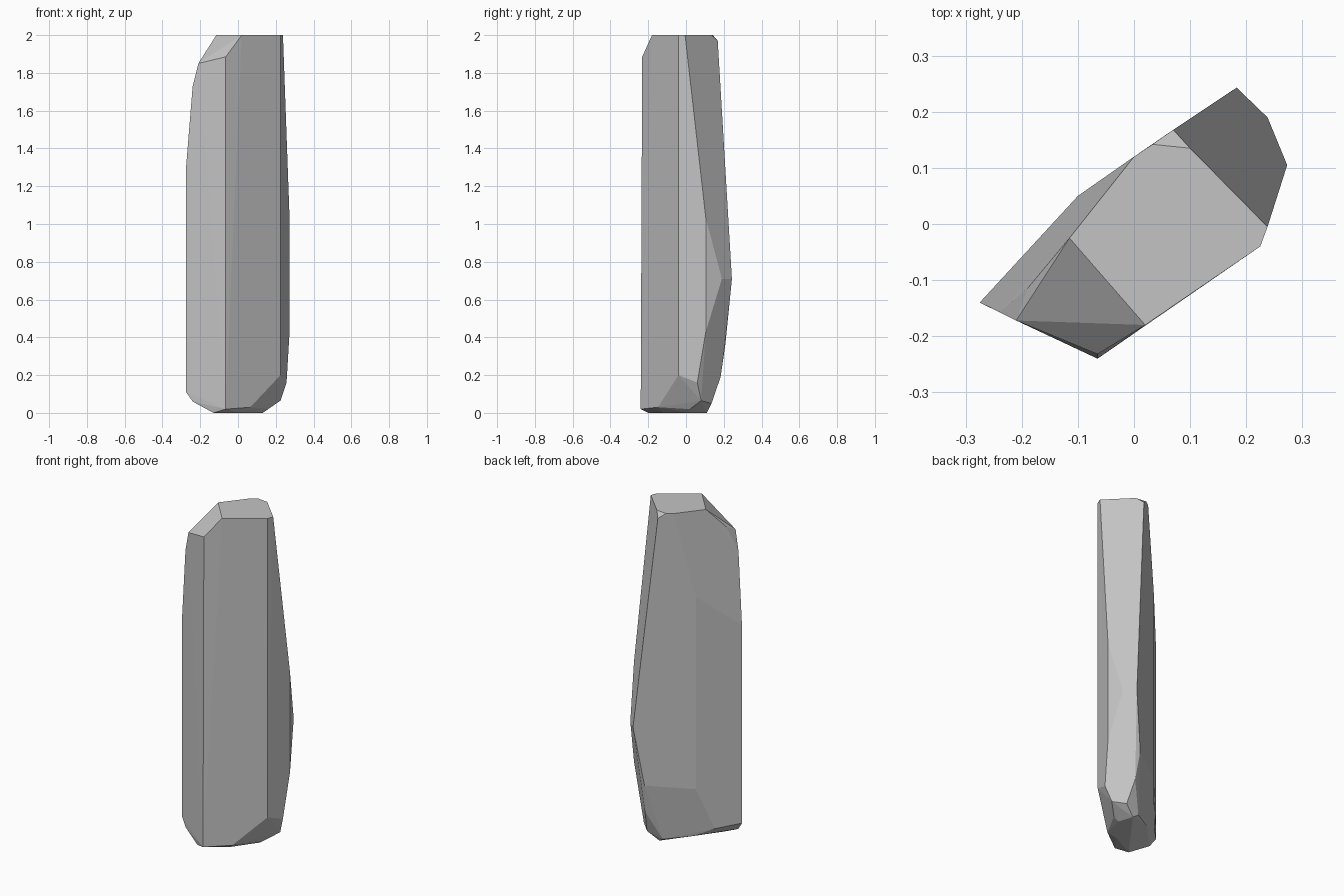
import bpy
import bmesh
import math

# Remove the default object
default = bpy.data.objects.get("Cube")
if default:
    bpy.data.objects.remove(default, do_unlink=True)


def make_material(name, colour):
    material = bpy.data.materials.new(name)
    material.use_nodes = True
    material.diffuse_color = colour
    shader = material.node_tree.nodes["Principled BSDF"]
    shader.inputs["Base Color"].default_value = colour
    return material


def column(x, y, *heights):
    """Corners stacked above one another along an upright edge."""
    return [(x, y, z) for z in heights]


def level(z, *corners):
    """Corners lying together at one height."""
    return [(x, y, z) for x, y in corners]


def chiselled_block(name, corners, material):
    """Wrap the corners in a tight convex block with flat facets."""
    bm = bmesh.new()
    for corner in corners:
        bm.verts.new(corner)
    hull = bmesh.ops.convex_hull(bm, input=bm.verts)
    spare = {item for key in ("geom_interior", "geom_unused")
             for item in hull[key] if isinstance(item, bmesh.types.BMVert)}
    bmesh.ops.delete(bm, geom=list(spare), context="VERTS")
    # Merge the nearly coplanar triangles into broad facets
    bmesh.ops.dissolve_limit(bm, angle_limit=math.radians(2.0),
                             verts=bm.verts, edges=bm.edges)
    bmesh.ops.recalc_face_normals(bm, faces=bm.faces)
    mesh = bpy.data.meshes.new(name)
    bm.to_mesh(mesh)
    bm.free()
    mesh.materials.append(material)
    block = bpy.data.objects.new(name, mesh)
    bpy.context.collection.objects.link(block)
    return block


stone_grey = make_material("stone grey", (0.55, 0.55, 0.55, 1))

# Flat crown and the bevelled shoulders under it
crown = level(2, (-.115, -.025), (.02, -.18), (.225, -.04), (.238, -.005),
              (.1, .135), (.033, .142), (0, .12))
shoulders = (column(.07, .168, 1.97) + column(-.065, -.232, 1.885)
             + column(-.21, -.172, 1.85) + column(-.19, -.115, 1.88)
             + column(-.24, -.157, 1.73))

# Long upright edges and the bulge on the back
uprights = (column(-.275, -.14, 1.3, .11) + column(-.1, .05, 1.5, .34)
            + column(.273, .105, 1.03, .43) + column(.225, -.04, .2))
bulge = level(.71, (.183, .243), (.238, .19))

# Tapered foot with small chipped facets
foot = (column(.13, .208, .36) + column(.145, .183, .19)
        + column(.257, .06, .16) + column(.225, .08, .065)
        + column(.165, .135, .05) + column(.16, .02, .02)
        + column(.065, -.148, .03) + column(-.065, -.24, .02)
        + column(-.24, -.155, .06) + column(-.17, -.03, .09)
        + column(-.06, .035, .04) + column(.07, .12, .02))
underside = level(0, (-.13, -.2), (.1, .11), (.13, .02), (.03, -.12))

chiselled_block("standing_stone",
                crown + shoulders + uprights + bulge + foot + underside,
                stone_grey)
